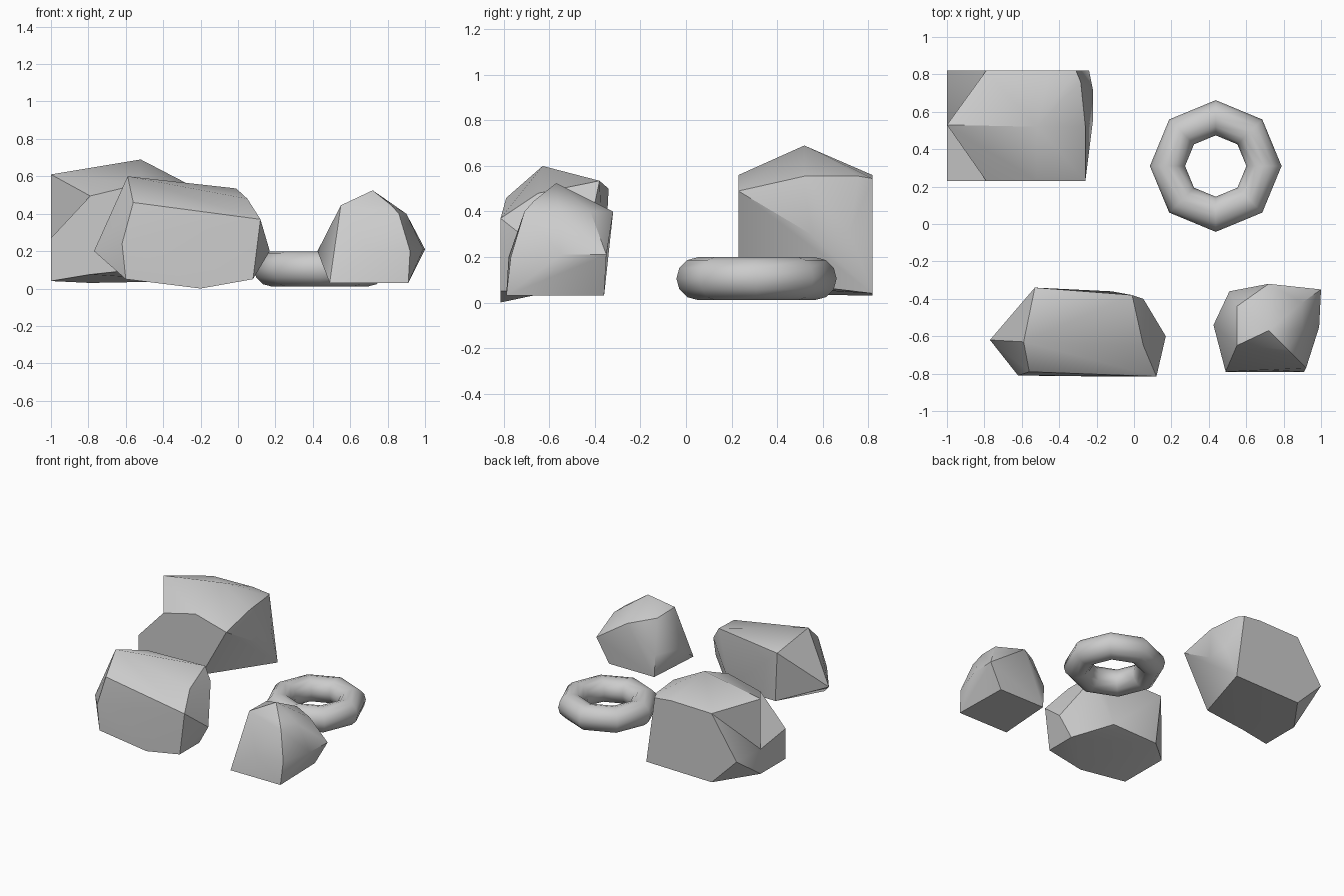
import bpy, bmesh, math

if "Cube" in bpy.data.objects:
    bpy.data.objects.remove(bpy.data.objects["Cube"])


def smooth(ob, angle=36):
    bpy.ops.object.select_all(action='DESELECT')
    ob.select_set(True)
    bpy.context.view_layer.objects.active = ob
    bpy.ops.object.shade_smooth_by_angle(angle=math.radians(angle))


def rock(name, points, patch=()):
    """Angular boulder: convex hull of its corners. A patch replaces the
    hull's lower left end with hand-placed faces (a ledge)."""
    bm = bmesh.new()
    for p in points:
        bm.verts.new(p)
    bmesh.ops.convex_hull(bm, input=bm.verts[:])
    loose = [v for v in bm.verts if not v.link_faces]
    bmesh.ops.delete(bm, geom=loose, context='VERTS')
    if patch:
        ends = [f for f in bm.faces if all(v.co.x < -.75 for v in f.verts)
                and max(v.co.z for v in f.verts) < .6]
        bmesh.ops.delete(bm, geom=ends, context='FACES')
        for face in patch:
            bm.faces.new([bm.verts.new(p) for p in face])
        bmesh.ops.remove_doubles(bm, verts=bm.verts[:], dist=.001)
    bmesh.ops.recalc_face_normals(bm, faces=bm.faces[:])
    bmesh.ops.dissolve_limit(bm, angle_limit=math.radians(4),
                             verts=bm.verts[:], edges=bm.edges[:])
    me = bpy.data.meshes.new(name)
    bm.to_mesh(me)
    bm.free()
    ob = bpy.data.objects.new(name, me)
    bpy.context.collection.objects.link(ob)
    smooth(ob)


# Large back boulder: wedge-shaped left end standing on a lower ledge
peak, notch = (-1, .53, .61), (-1, .53, .227)
front_top, front_mid = (-.79, .23, .495), (-1, .23, .27)
front_in, front_low = (-.79, .23, .075), (-1, .23, .04)
back_top, back_mid = (-.79, .82, .553), (-1, .82, .24)
back_low, left_low = (-.79, .82, .03), (-1, .53, .04)
rock("large_boulder", [
    peak, notch, front_top, front_in, back_top, back_low,
    (-.52, .52, .69), (-.52, .23, .56), (-.26, .23, .49), (-.47, .23, .11),
    (-.26, .52, .555), (-.285, .76, .555), (-.45, .82, .56), (-.31, .82, .545),
    (-.22, .72, .31), (-.22, .55, .3), (-.24, .82, .04),
], patch=[
    (front_top, front_mid, notch),
    (back_top, notch, back_mid),
    (front_mid, front_low, left_low, notch),
    (notch, left_low, back_mid),
    (back_mid, left_low, back_low),
    (front_top, front_in, front_low, front_mid),
    (back_top, back_mid, back_low),
    (front_low, front_in, back_low, left_low),
])

# Long front boulder
rock("long_boulder", [
    (-.56, -.79, .46), (.12, -.815, .37), (.08, -.815, .05), (-.2, -.815, 0),
    (-.6, -.81, .05), (-.62, -.81, .24), (-.77, -.62, .2), (-.59, -.63, .6),
    (-.53, -.34, .5), (-.01, -.38, .535), (-.12, -.36, .13), (.05, -.4, .44),
    (.05, -.65, .48), (.17, -.6, .2), (.08, -.58, .05), (-.5, -.36, .12),
])

# Small front right boulder
rock("small_boulder", [
    (.55, -.65, .445), (.82, -.67, .445), (.86, -.71, .4), (.72, -.57, .525),
    (.55, -.44, .44), (.72, -.32, .4), (.9, -.42, .4), (.9, -.56, .4),
    (.425, -.54, .2), (1, -.35, .21), (.99, -.55, .21), (.51, -.36, .2),
    (.49, -.79, .03), (.91, -.79, .03), (.9, -.36, .03), (.52, -.36, .03),
    (.7, -.78, .2), (.485, -.68, .2), (.92, -.77, .2),
])

# Eight-sided stone ring
bpy.ops.mesh.primitive_torus_add(major_segments=8, minor_segments=12,
                                 major_radius=.258, minor_radius=.094,
                                 location=(.437, .31, .105))
ring = bpy.context.object
ring.name = "stone_ring"
smooth(ring, 60)
